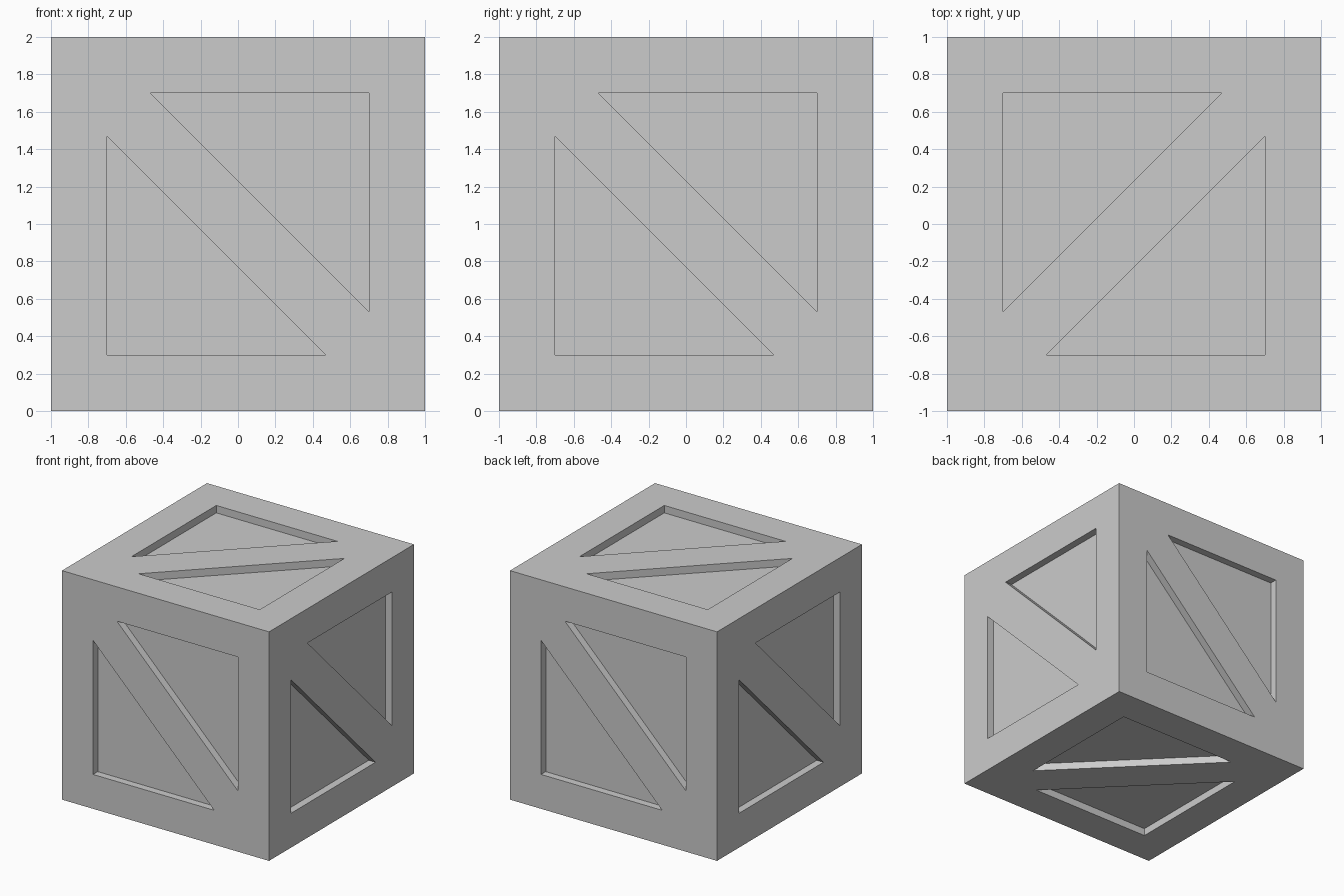
import bpy, bmesh
from math import pi
from mathutils import Matrix

if "Cube" in bpy.data.objects:
    bpy.data.objects.remove(bpy.data.objects["Cube"])

HALF, EDGE, TIP, DEPTH = 1.0, 0.70, 0.47, 0.065
CENTRE = Matrix.Translation((0, 0, HALF))


def rot(angle, axis):
    return Matrix.Rotation(angle, 4, axis)


def make_object(name, bm):
    mesh = bpy.data.meshes.new(name)
    bm.to_mesh(mesh)
    bm.free()
    obj = bpy.data.objects.new(name, mesh)
    bpy.context.collection.objects.link(obj)
    return obj


def add_prism(bm, corners, matrix):
    """Triangular prism that sinks DEPTH below a face lying at n = HALF."""
    low = [bm.verts.new(matrix @ Matrix.Translation((u, v, HALF - DEPTH)).to_translation()) for u, v in corners]
    face = bm.faces.new(low)
    out = bmesh.ops.extrude_face_region(bm, geom=[face])
    top = [g for g in out["geom"] if isinstance(g, bmesh.types.BMVert)]
    offset = matrix.to_3x3() @ Matrix.Translation((0, 0, DEPTH + 0.1)).to_translation()
    bmesh.ops.translate(bm, verts=top, vec=offset)


# crate body
bm = bmesh.new()
bmesh.ops.create_cube(bm, size=2 * HALF, matrix=CENTRE)
crate = make_object("crate_body", bm)

# face orientations: four sides, then top and bottom
sides = [rot(k * pi / 2, 'Z') @ rot(pi / 2, 'X') for k in range(4)]
caps = [rot(k * pi, 'X') @ rot(pi / 2, 'Z') for k in range(2)]

# two triangular recesses per face, either side of the diagonal brace
bm = bmesh.new()
for face_matrix in sides + caps:
    for s in (1, -1):
        corners = [(-TIP * s, EDGE * s), (EDGE * s, EDGE * s), (EDGE * s, -TIP * s)]
        add_prism(bm, corners, CENTRE @ face_matrix)
bmesh.ops.recalc_face_normals(bm, faces=bm.faces)
cutter = make_object("recess_cutter", bm)
cutter.hide_render = True

# carve the recesses and drop the cutter
mod = crate.modifiers.new("recesses", 'BOOLEAN')
mod.operation = 'DIFFERENCE'
mod.solver = 'EXACT'
mod.object = cutter
bpy.context.view_layer.objects.active = crate
crate.select_set(True)
bpy.ops.object.modifier_apply(modifier=mod.name)
bpy.data.objects.remove(cutter)
